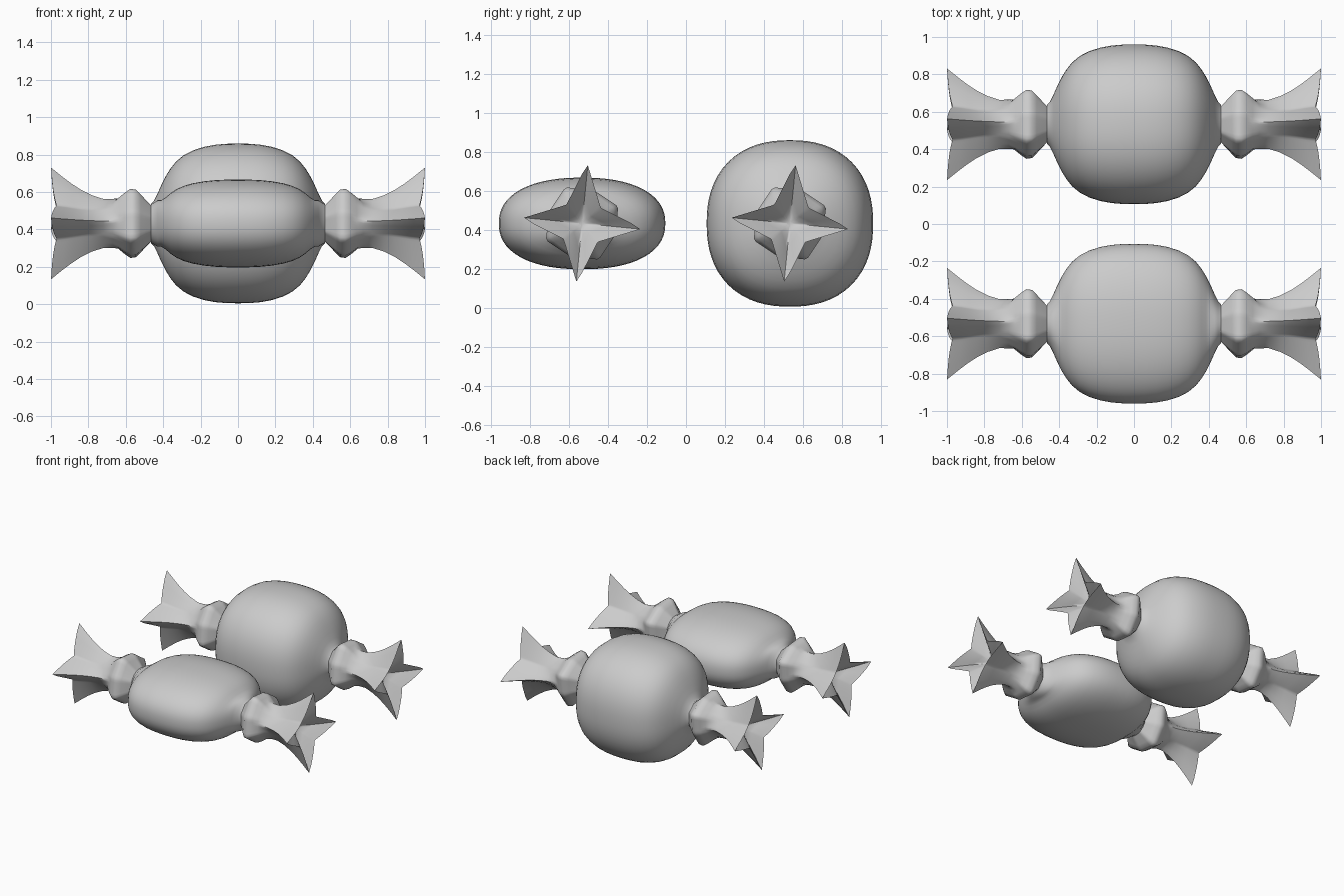
import bpy, bmesh
from math import sin, cos, pi, radians

if "Cube" in bpy.data.objects:
    bpy.data.objects.remove(bpy.data.objects["Cube"])

SEG = 64
Q = pi / 4


def star(angle, tip, valley, phase):
    """Radius of a four-pointed star outline, and 0..1 closeness to a valley."""
    t = (angle - radians(phase)) % (pi / 2)
    t = min(t, pi / 2 - t)
    r = tip * valley * sin(Q) / (tip * sin(t) + valley * sin(Q - t))
    return r, t / Q


def loft(name, rings, location, cap_end=False):
    """Skin a list of rings of points, then mirror to the other side of x."""
    bm = bmesh.new()
    loops = [[bm.verts.new(p) for p in ring] for ring in rings]
    for a, b in zip(loops, loops[1:]):
        for i in range(SEG):
            j = (i + 1) % SEG
            bm.faces.new((a[i], a[j], b[j], b[i]))
    if cap_end:
        bm.faces.new(loops[-1])
    bmesh.ops.recalc_face_normals(bm, faces=bm.faces)
    # an open shell is oriented by its first side wall: make it face outwards
    bm.faces.ensure_lookup_table()
    f = bm.faces[0]
    c = f.calc_center_median()
    if f.normal.y * c.y + f.normal.z * c.z < 0:
        bmesh.ops.reverse_faces(bm, faces=bm.faces)
    mesh = bpy.data.meshes.new(name)
    bm.to_mesh(mesh)
    bm.free()
    obj = bpy.data.objects.new(name, mesh)
    bpy.context.collection.objects.link(obj)
    obj.location = location
    m = obj.modifiers.new("mirror", 'MIRROR')
    m.use_clip = True
    m.merge_threshold = 0.0005
    bpy.ops.object.select_all(action='DESELECT')
    obj.select_set(True)
    bpy.context.view_layer.objects.active = obj
    bpy.ops.object.shade_smooth_by_angle(angle=radians(50))
    return obj


ANGLES = [2 * pi * i / SEG for i in range(SEG)]

# body profile: x, radius
BODY = [(0, .427), (.06, .426), (.12, .421), (.18, .41), (.24, .391), (.29, .365),
        (.33, .332), (.36, .295), (.385, .255), (.41, .205), (.43, .16), (.45, .12), (.465, .105)]

# wrapper profile: x, tip radius, valley radius, phase in degrees
WRAP = [(.44, .115, .11, 25), (.465, .107, .103, 25), (.49, .135, .128, 25), (.52, .172, .155, 25),
        (.545, .2, .178, 25), (.575, .205, .18, 25), (.605, .182, .165, 25), (.635, .155, .14, 25),
        (.67, .133, .118, -5), (.72, .133, .1, -5), (.78, .153, .096, -5), (.84, .184, .1, -5),
        (.89, .218, .108, -5), (.94, .257, .117, -5), (1.0, .308, .125, -5)]

# inside of the flared end: x, scale of the rim star
INSIDE = [(.975, .85), (.945, .66), (.91, .46), (.875, .26), (.86, .08)]


def body_rings(flat):
    rings = []
    for x, r in BODY:
        k = min(1, max(0, (r - .1) / .12))
        squash = 1 + (flat - 1) * k
        ring = []
        for a in ANGLES:
            # slightly squared cross-section
            n = 2 + .3 * k
            s = (abs(cos(a)) ** n + abs(sin(a)) ** n) ** (-1 / n)
            ring.append((x, r * s * cos(a), r * s * sin(a) * squash))
        rings.append(ring)
    return rings


def wrap_rings():
    rings = []
    for x, tip, valley, phase in WRAP:
        ring = []
        for a in ANGLES:
            r, v = star(a + radians(-5), tip, valley, phase - 5)
            dip = .03 * v * max(0, (x - .8) / .2)
            ring.append((x - dip, r * cos(a), r * sin(a)))
        rings.append(ring)
    for x, k in INSIDE:
        ring = []
        for a in ANGLES:
            r, v = star(a + radians(-5), .308, .125, -10)
            ring.append((x - .03 * v * k, r * k * cos(a), r * k * sin(a)))
        rings.append(ring)
    return rings


# round candy at the back, flattened candy at the front
for label, y, flat in (("round", .533, 1), ("flat", -.533, .55)):
    loc = (0, y, .432)
    loft(label + "_candy_body", body_rings(flat), loc)
    loft(label + "_candy_twisted_ends", wrap_rings(), loc, cap_end=True)
